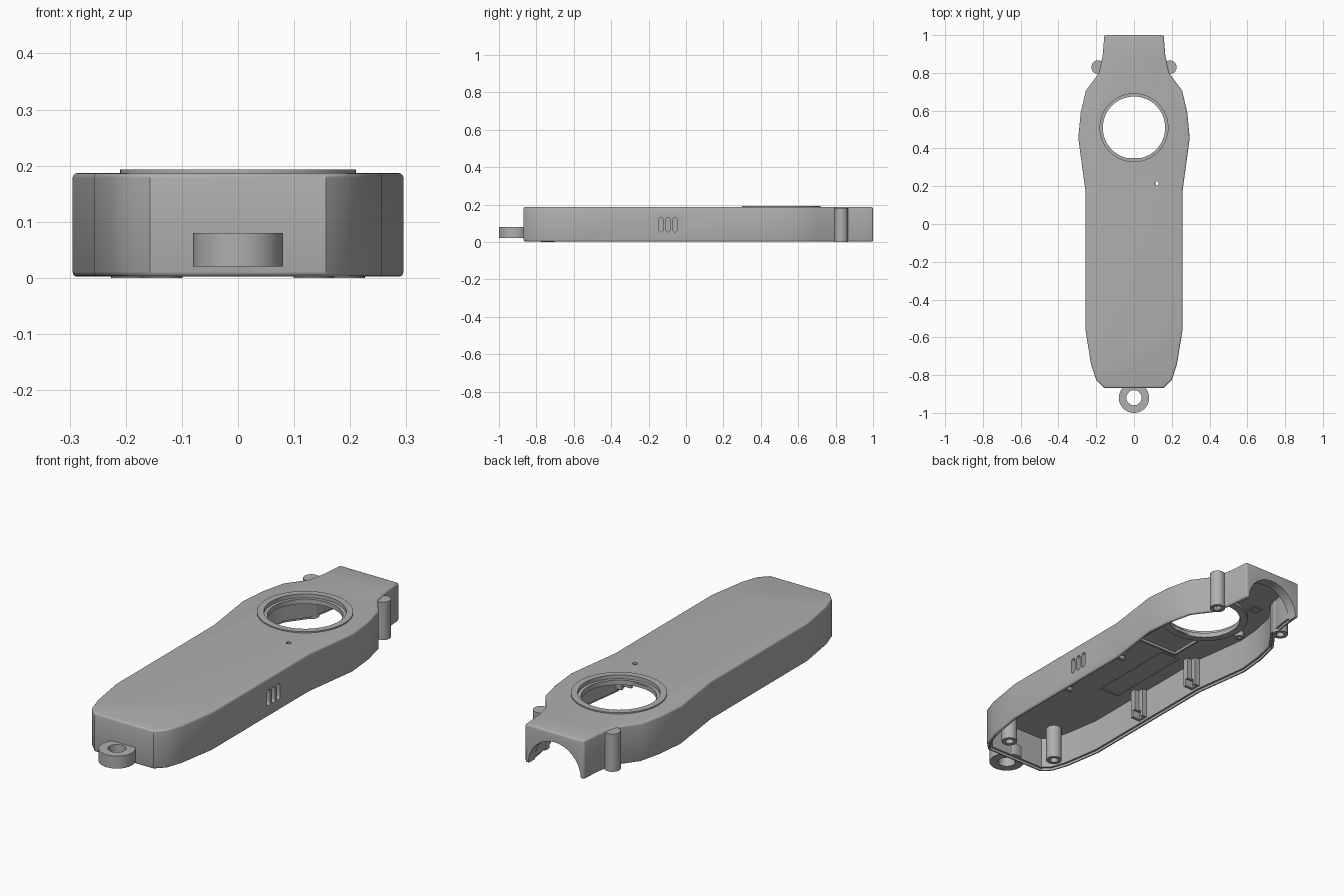
import bpy, bmesh, math
from mathutils import Vector, Matrix

cube = bpy.data.objects.get("Cube")
if cube:
    bpy.data.objects.remove(cube, do_unlink=True)

grey = bpy.data.materials.new("plain grey plastic")
grey.use_nodes = True
grey.diffuse_color = (0.43, 0.43, 0.43, 1)
grey.node_tree.nodes["Principled BSDF"].inputs["Base Color"].default_value = grey.diffuse_color

HEIGHT, CEILING, EYE_Y = 0.187, 0.167, 0.51


def finish(bm, name):
    bmesh.ops.recalc_face_normals(bm, faces=bm.faces)
    mesh = bpy.data.meshes.new(name)
    bm.to_mesh(mesh)
    bm.free()
    mesh.materials.append(grey)
    obj = bpy.data.objects.new(name, mesh)
    bpy.context.collection.objects.link(obj)
    return obj


def activate(obj):
    bpy.ops.object.select_all(action='DESELECT')
    obj.select_set(True)
    bpy.context.view_layer.objects.active = obj


def smooth(obj):
    activate(obj)
    bpy.ops.object.shade_smooth_by_angle(angle=math.radians(32))


def prism(name, points, z0, z1):
    bm = bmesh.new()
    face = bm.faces.new([bm.verts.new((x, y, z0)) for x, y in points])
    top = bmesh.ops.extrude_face_region(bm, geom=[face])["geom"]
    bmesh.ops.translate(bm, vec=(0, 0, z1 - z0),
                        verts=[v for v in top if isinstance(v, bmesh.types.BMVert)])
    return finish(bm, name)


def box(name, x0, x1, y0, y1, z0, z1):
    return prism(name, [(x0, y0), (x1, y0), (x1, y1), (x0, y1)], z0, z1)


def cylinder(name, centre, radius, depth, axis='Z'):
    bm = bmesh.new()
    turn = Matrix.Rotation(math.pi / 2, 4, axis) if axis != 'Z' else Matrix()
    bmesh.ops.create_cone(bm, cap_ends=True, segments=64, radius1=radius, radius2=radius,
                          depth=depth, matrix=Matrix.Translation(centre) @ turn)
    return finish(bm, name)


def lathe(name, profile, x, y, steps=48):
    """Spin a closed (radius, z) profile round a vertical axis."""
    bm = bmesh.new()
    verts = [bm.verts.new((r, 0, z)) for r, z in profile]
    edges = [bm.edges.new((verts[i - 1], verts[i])) for i in range(len(verts))]
    bmesh.ops.spin(bm, geom=verts + edges, cent=(0, 0, 0), axis=(0, 0, 1),
                   angle=2 * math.pi, steps=steps)
    bmesh.ops.remove_doubles(bm, verts=bm.verts, dist=0.0001)
    bmesh.ops.translate(bm, vec=(x, y, 0), verts=bm.verts)
    obj = finish(bm, name)
    smooth(obj)
    return obj


def ring(name, inner, outer, z0, z1, x, y):
    return lathe(name, [(inner, z0), (outer, z0), (outer, z1), (inner, z1)], x, y, 64)


def cut(obj, cutter):
    activate(obj)
    mod = obj.modifiers.new("cut", 'BOOLEAN')
    mod.operation, mod.solver, mod.object = 'DIFFERENCE', 'EXACT', cutter
    bpy.ops.object.modifier_apply(modifier=mod.name)
    bpy.data.objects.remove(cutter, do_unlink=True)


def inset(points, d):
    """Offset a clockwise outline inwards with mitred corners."""
    result = []
    for i, p in enumerate(points):
        a, b, c = Vector(points[i - 1]), Vector(p), Vector(points[(i + 1) % len(points)])
        u, v = (b - a).normalized(), (c - b).normalized()
        n, m = Vector((u.y, -u.x)), Vector((v.y, -v.x))
        result.append(tuple(b + (n + m) * d / (1 + n.dot(m))))
    return result


# Body outline, clockwise from the back
half = [(0.157, 1.0), (0.166, 0.89), (0.185, 0.8), (0.255, 0.705), (0.282, 0.59),
        (0.295, 0.455), (0.257, 0.175), (0.257, -0.56), (0.227, -0.745),
        (0.2, -0.825), (0.157, -0.868)]
outline = half + [(-x, y) for x, y in reversed(half)]

# Hollow shell with soft top and bottom edges
shell = prism("shell", outline, 0.002, HEIGHT)
activate(shell)
bevel = shell.modifiers.new("soft edge", 'BEVEL')
bevel.width, bevel.segments = 0.009, 3
bevel.limit_method, bevel.angle_limit = 'ANGLE', math.radians(60)
bpy.ops.object.modifier_apply(modifier=bevel.name)
cavity = [(x, min(y, 0.95)) for x, y in inset(outline, 0.022)]
cut(shell, prism("cavity", cavity, -0.1, CEILING))
lip = [(x, min(y, 0.95)) for x, y in inset(outline, 0.012)]
cut(shell, prism("rim_step", lip, -0.1, 0.014))

# Round window, pin hole and arched back opening
cut(shell, cylinder("window", (0, EYE_Y, 0.18), 0.165, 0.1))
cut(shell, cylinder("window_step", (0, EYE_Y, 0.2), 0.18, 0.05))
cut(shell, cylinder("pin_hole", (0.12, 0.215, 0.18), 0.011, 0.1))
cut(shell, cylinder("arch", (0, 0.97, 0), 0.14, 0.12, 'X'))

# Three rounded vent slots in the left wall
for y in (-0.134, -0.097, -0.06):
    slot = []
    for centre, start in ((0.119, 0), (0.066, math.pi)):
        for k in range(9):
            t = start + math.pi * k / 8
            slot.append((y + 0.012 * math.cos(t), centre + 0.012 * math.sin(t)))
    bm = bmesh.new()
    face = bm.faces.new([bm.verts.new((0.2, a, b)) for a, b in slot])
    out = bmesh.ops.extrude_face_region(bm, geom=[face])["geom"]
    bmesh.ops.translate(bm, vec=(0.1, 0, 0),
                        verts=[v for v in out if isinstance(v, bmesh.types.BMVert)])
    cut(shell, finish(bm, "vent"))
smooth(shell)

# Raised window bezel and inner collar
ring("window_bezel", 0.18, 0.21, 0.18, 0.193, 0, EYE_Y)
ring("window_collar", 0.165, 0.2, 0.152, 0.174, 0, EYE_Y)

# Lanyard loop
ring("lanyard_loop", 0.04, 0.08, 0.02, 0.08, 0, -0.92)

# Mirrored screw posts and board clips
for side, s in (("left", 1), ("right", -1)):
    for place, x, y, top in (("back", 0.19, 0.83, 0.182), ("front", 0.135, -0.74, 0.175)):
        lathe(f"{place}_{side}_screw_post",
              [(0.019, 0), (0.036, 0), (0.036, top), (0, top), (0, 0.1), (0.019, 0.1)],
              s * x, y, 32)
    for place, y in (("back", 0.165), ("front", -0.215)):
        clip = box(f"{place}_{side}_board_clip", *sorted((s * 0.185, s * 0.245)),
                   y - 0.027, y + 0.027, 0.025, 0.172)
        cut(clip, box("notch", *sorted((s * 0.17, s * 0.225)),
                      y - 0.012, y + 0.012, -0.1, 0.06))
        cut(clip, box("relief", *sorted((s * 0.17, s * 0.21)),
                      y, y + 0.05, -0.1, 0.2))

# Thin ceiling details: front label frame, display frame and back pad
def frame(name, x0, x1, y0, y1, w, z):
    obj = box(name, x0, x1, y0, y1, z, CEILING + 0.002)
    cut(obj, box("opening", x0 + w, x1 - w, y0 + w, y1 - w, 0, 1))

frame("label_frame", -0.16, -0.05, -0.31, 0.14, 0.006, 0.162)
frame("display_frame", -0.115, 0.115, 0.16, 0.35, 0.01, 0.155)
frame("back_pad", -0.16, -0.11, 0.69, 0.74, 0.006, 0.162)
ring("ceiling_stud", 0.008, 0.022, 0.14, 0.172, -0.22, 0.5)
